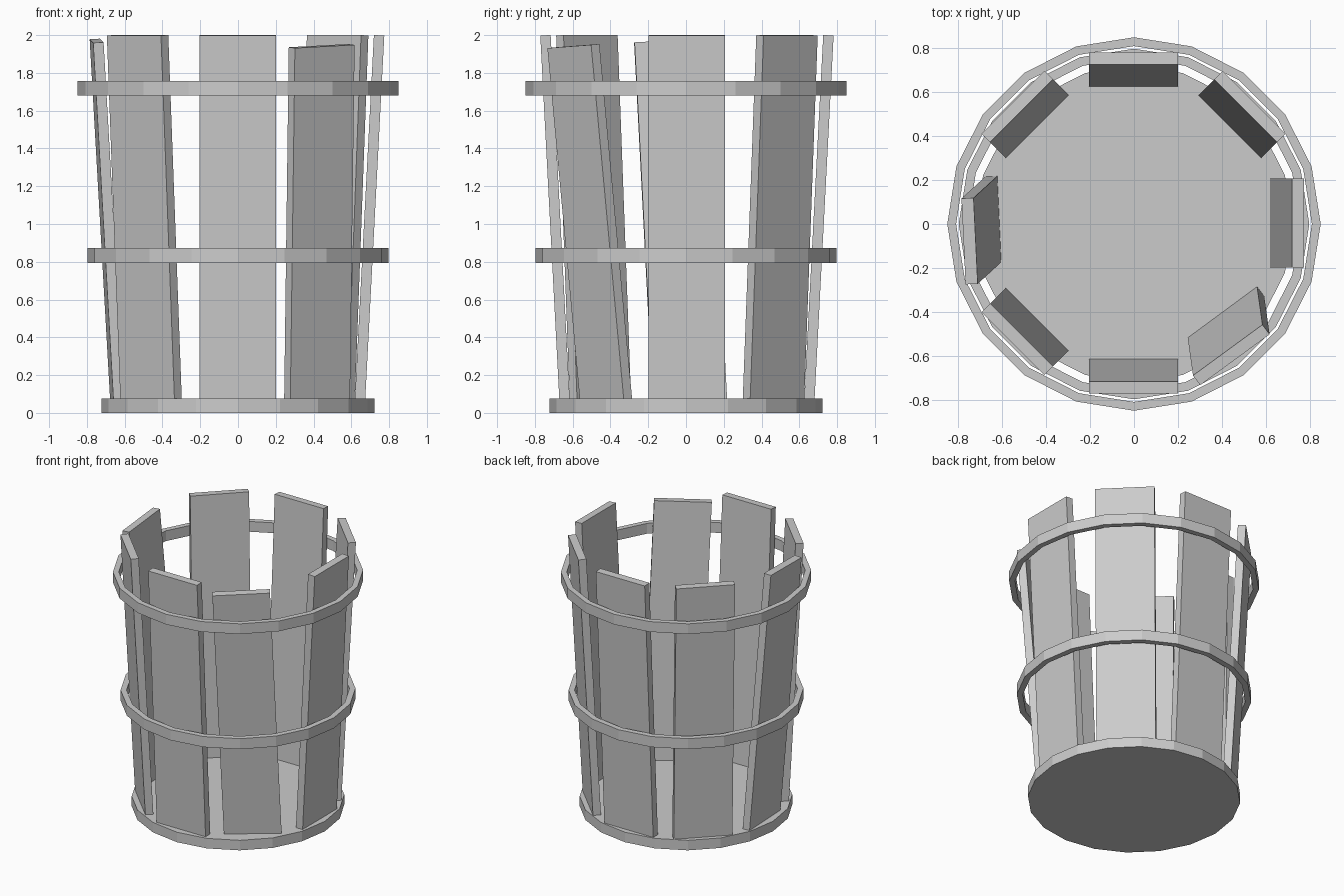
import bpy, bmesh
from math import cos, sin, radians, tau
from mathutils import Vector

if "Cube" in bpy.data.objects:
    bpy.data.objects.remove(bpy.data.objects["Cube"])

SIDES = 20


def make_object(name, bm):
    bmesh.ops.recalc_face_normals(bm, faces=bm.faces)
    mesh = bpy.data.meshes.new(name)
    bm.to_mesh(mesh)
    bm.free()
    obj = bpy.data.objects.new(name, mesh)
    bpy.context.collection.objects.link(obj)
    return obj


def circle(bm, r, z):
    return [bm.verts.new((r * cos(tau * i / SIDES), r * sin(tau * i / SIDES), z))
            for i in range(SIDES)]


def hoop(name, r_in, r_out, z0, z1):
    bm = bmesh.new()
    loops = [circle(bm, r, z) for r, z in
             ((r_in, z0), (r_out, z0), (r_out, z1), (r_in, z1))]
    for a, b in zip(loops, loops[1:] + loops[:1]):
        for i in range(SIDES):
            j = (i + 1) % SIDES
            bm.faces.new((a[i], a[j], b[j], b[i]))
    make_object(name, bm)


def disc(name, r, z0, z1):
    bm = bmesh.new()
    low, high = circle(bm, r, z0), circle(bm, r, z1)
    bm.faces.new(low)
    bm.faces.new(high)
    for i in range(SIDES):
        j = (i + 1) % SIDES
        bm.faces.new((low[i], low[j], high[j], high[i]))
    make_object(name, bm)


def stave(name, bottom, top, azimuth, width=0.405, thick=0.055):
    # Plank running from bottom to top, its flat side facing the azimuth
    bottom, top = Vector(bottom), Vector(top)
    up = (top - bottom).normalized()
    tangent = Vector((-sin(azimuth), cos(azimuth), 0))
    tangent = (tangent - up * tangent.dot(up)).normalized()
    normal = tangent.cross(up)
    bm = bmesh.new()
    bmesh.ops.create_cube(bm, size=1)
    mid, length = (bottom + top) / 2, (top - bottom).length
    for v in bm.verts:
        x, y, z = v.co
        v.co = mid + normal * x * thick + tangent * y * width + up * z * length
    make_object(name, bm)


# Floor and the two hoops
disc("bucket_floor", 0.722, 0, 0.075)
hoop("middle_hoop", 0.757, 0.798, 0.793, 0.872)
hoop("top_hoop", 0.81, 0.85, 1.68, 1.757)

# Six evenly leaning staves
for deg in (0, 45, 90, 135, 225, 270):
    a = radians(deg)
    d = Vector((cos(a), sin(a), 0))
    c = Vector((-0.002, 0.005, 0))
    stave(f"stave_{deg}", c + d * 0.648 + Vector((0, 0, 0.07)),
          c + d * 0.749 + Vector((0, 0, 1.999)), a)

# Two crooked staves
stave("crooked_left_stave", (-0.639, 0.022, 0.04), (-0.7485, -0.078, 1.97),
      radians(182.6), 0.392)
stave("crooked_front_right_stave", (0.418, -0.419, 0.02), (0.443, -0.596, 1.942),
      radians(-53.6), 0.392)
